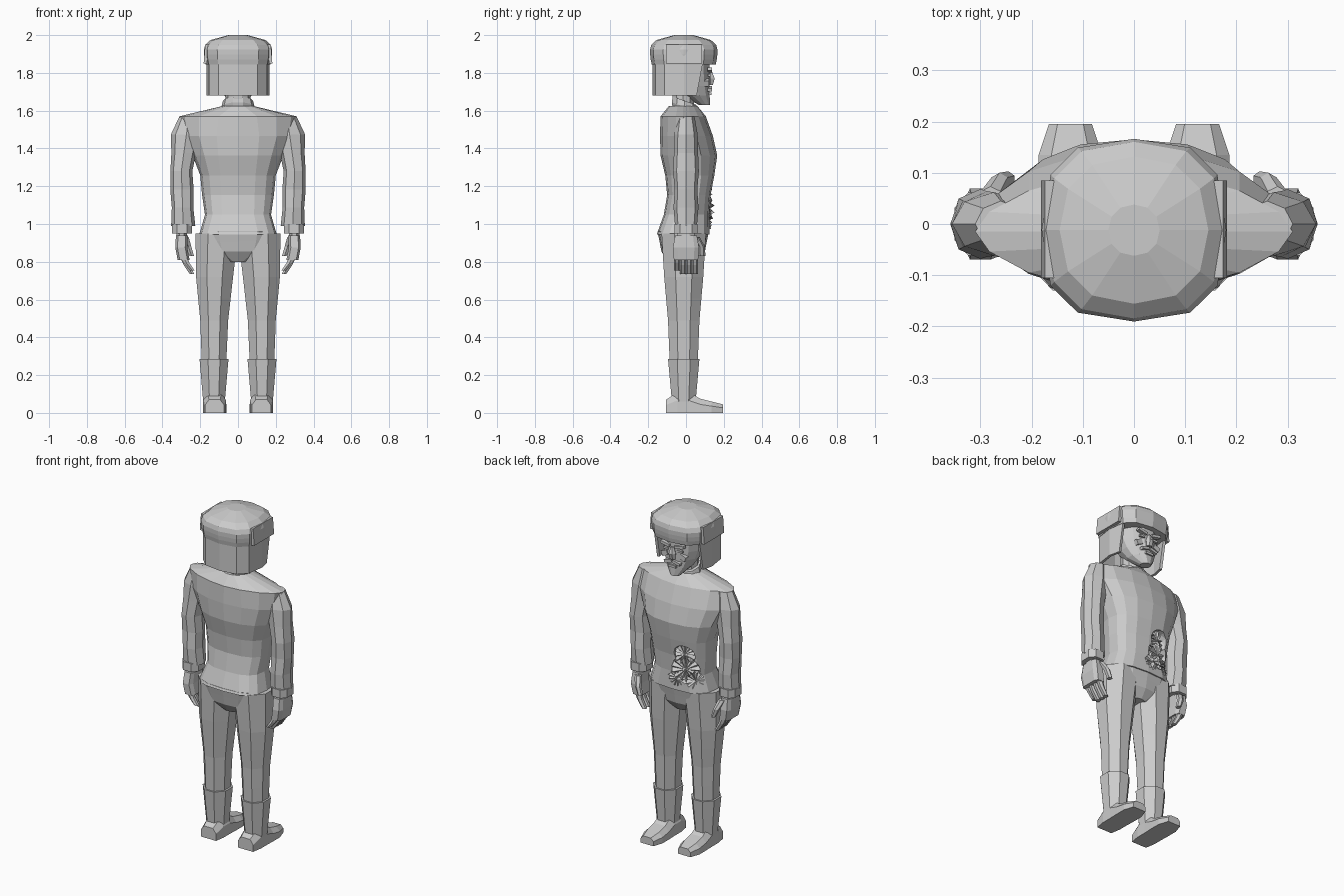
import bpy, bmesh, math, random
from mathutils import Vector, Matrix

random.seed(4)
cube = bpy.data.objects.get("Cube")
if cube:
    bpy.data.objects.remove(cube)

colour = (.6, .6, .6, 1)
grey = bpy.data.materials.new("plain_grey")
grey.use_nodes = True
grey.diffuse_color = colour
grey.node_tree.nodes["Principled BSDF"].inputs["Base Color"].default_value = colour


def finish(name, bm):
    bmesh.ops.recalc_face_normals(bm, faces=bm.faces)
    mesh = bpy.data.meshes.new(name)
    bm.to_mesh(mesh)
    bm.free()
    mesh.materials.append(grey)
    part = bpy.data.objects.new(name, mesh)
    bpy.context.scene.collection.objects.link(part)
    return part


def blend(t, *values):
    """Piecewise linear path through evenly spaced values."""
    spot = t * (len(values) - 1)
    i = min(int(spot), len(values) - 2)
    return values[i] + (values[i + 1] - values[i]) * (spot - i)


def loft(name, sections):
    """Closed skin over point loops of equal length."""
    bm = bmesh.new()
    loops = [[bm.verts.new(point) for point in section] for section in sections]
    for low, high in zip(loops, loops[1:]):
        for i in range(len(low)):
            bm.faces.new((low[i - 1], low[i], high[i], high[i - 1]))
    bm.faces.new(loops[0])
    bm.faces.new(loops[-1])
    return finish(name, bm)


def ring(centre, width, depth, sides, square=2, phase=0):
    """Horizontal superellipse of half width and half depth."""
    def bend(value):
        return math.copysign(abs(value) ** (2 / square), value)
    angles = [math.tau * (i + phase) / sides for i in range(sides)]
    return [Vector(centre) + Vector((width * bend(math.cos(a)), depth * bend(math.sin(a)), 0))
            for a in angles]


def column(name, bottom, top, steps, shape, sides=8, square=(2, 2), phase=0, tilt=0):
    """Upright body; shape(t) gives centre x, centre y, half width, half depth."""
    sections = []
    for step in range(steps + 1):
        t = step / steps
        x, y, width, depth = shape(t)
        section = ring((x, y, blend(t, bottom, top)), width, depth, sides,
                       blend(t, *square), phase)
        for point in section:
            point.z -= tilt * point.y
        sections.append(section)
    return loft(name, sections)


def block(name, centre, size, turn=0):
    """Small box, turned about the front-to-back axis."""
    bm = bmesh.new()
    place = Matrix.Translation(centre) @ Matrix.Rotation(turn, 4, 'Y') @ Matrix.Diagonal((*size, 1))
    bmesh.ops.create_cube(bm, size=1, matrix=place)
    return finish(name, bm)


# Jacket, squarer at the hem and pointed towards the shoulders
jacket = column("jacket", .945, 1.57, 6, lambda t: (
    0, .035 * math.sin(math.pi * t) - .015,
    blend(t, .205, .175, .19, .2, .24, .29, .31),
    blend(t, .14, .12, .115, .13, .15, .14, .12)),
    sides=16, square=(3, 2.5, 2.5, 2.2, 1.7))
column("shoulder_yoke", 1.57, 1.625, 1, lambda t: (
    0, -.015, blend(t, .31, .08), blend(t, .12, .075)), sides=16, square=(1.7, 2))

# Hollow wound in the belly, each spot given as x, height and radius
wounds = [(-.075, 1.17, .065), (-.08, 1.08, .085), (-.14, 1.02, .055), (-.03, 1.02, .055)]


def on_belly(x, z):
    return Vector((x, .14 + x / 4, z))


bm = bmesh.new()
for x, z, radius in wounds[:2]:
    bmesh.ops.create_icosphere(bm, subdivisions=2, radius=radius,
                               matrix=Matrix.Translation(on_belly(x, z)))
cutter = finish("wound_cutter", bm)
cutter.hide_render = True
carve = jacket.modifiers.new("wound", 'BOOLEAN')
carve.operation, carve.object, carve.solver = 'DIFFERENCE', cutter, 'EXACT'
carve.use_self = True
bpy.context.view_layer.update()
evaluated = jacket.evaluated_get(bpy.context.evaluated_depsgraph_get())
carved = bpy.data.meshes.new_from_object(evaluated)
jacket.modifiers.clear()
jacket.data = carved
bpy.data.objects.remove(cutter)

# Pleated torn flesh in the wound
pleats = 26
for x, z, radius in wounds:
    bm = bmesh.new()
    out = Vector((x, .16, 0)).normalized()
    up = Vector((0, 0, 1))
    side = out.cross(up)
    base = on_belly(x, z) - out * .015
    hub = bm.verts.new(base + out * .01)
    rim = []
    for i in range(pleats):
        angle = math.tau * i / pleats
        reach = radius * random.uniform(.8, 1)
        spoke = side * math.cos(angle) + up * math.sin(angle)
        rim.append(bm.verts.new(base + spoke * reach + out * (.012 if i % 2 else -.015)))
    for i in range(pleats):
        bm.faces.new((hub, rim[i - 1], rim[i]))
    finish("torn_flesh", bm)

# Hips
column("hips", .8, .96, 3, lambda t: (
    0, -.015, blend(t, .07, .19, .2, .2), blend(t, .08, .115, .125, .136)),
    sides=16, square=(2, 2.9))

for s, word in ((1, "left_"), (-1, "right_")):
    # Trouser leg, boot and shoe
    column(word + "trouser_leg", .26, .95, 6, lambda t: (
        s * blend(t, .127, .126, .124, .112), -.012,
        blend(t, .07, .08, .106, .122), blend(t, .08, .09, .112, .127)), phase=.5)
    column(word + "boot_shaft", .06, .285, 2, lambda t: (
        s * .127, -.012, blend(t, .062, .083), blend(t, .068, .09)), phase=.5)
    shoe = []
    for step in range(6):
        t = step / 5
        width = blend(t, .05, .06, .06, .062, .062, .042)
        height = blend(t, .07, .11, .11, .075, .06, .045)
        shoe.append([(s * .124 + a * width, blend(t, -.105, .195), b * height) for a, b in
                     ((-1, 0), (1, 0), (1, .6), (.6, 1), (-.6, 1), (-1, .6))])
    loft(word + "shoe", shoe)

    # Sleeve, cuff, wrist and palm
    column(word + "sleeve", .99, 1.57, 6, lambda t: (
        s * blend(t, .29, .3, .26), 0,
        blend(t, .064, .057, .062, .058, .066, .082, .05),
        blend(t, .058, .066, .06, .068, .064, .062, .045)), square=(2.2, 2.2, 1.8))
    column(word + "cuff", .95, 1, 1, lambda t: (
        s * .297, 0, .057, .065), square=(2.6, 2.6), phase=.5)
    column(word + "wrist", .91, .97, 1, lambda t: (s * .297, 0, .03, .048), phase=.5)
    column(word + "palm", .81, .94, 2, lambda t: (
        s * blend(t, .288, .3, .297), 0, .033, blend(t, .067, .072, .06)),
        square=(4, 4), phase=.5)

    # Curled fingers and thumb
    for finger in range(4):
        y = .032 * (finger - 1.5)
        column(word + "finger", .735 + .02 * (finger == 0), .83, 2, lambda t: (
            s * blend(t, .243, .272, .29), y, blend(t, .014, .022), .016), sides=6, phase=.5)
    column(word + "thumb", .83, .93, 2, lambda t: (
        s * blend(t, .245, .28), blend(t, .085, .082, .055), blend(t, .014, .022), .018),
        sides=6, phase=.5)

    # Face details and folded hat flap
    block(word + "moustache", (s * .027, .125, 1.716), (.05, .024, .016), s * .25)
    block(word + "eyebrow", (s * .047, .125, 1.815), (.06, .024, .016), -s * .2)
    block(word + "eye", (s * .046, .123, 1.787), (.034, .014, .012))
    block(word + "cheek", (s * .06, .11, 1.75), (.04, .024, .03), s * .4)
    block(word + "hat_flap", (s * .169, -.01, 1.9), (.018, .19, .1), -s * .08)

# Neck and tilted collar
column("neck", 1.57, 1.74, 1, lambda t: (0, -.015, .065, .06), sides=10)
column("collar", 1.585, 1.65, 2, lambda t: (
    0, -.007, blend(t, .076, .088, .08), blend(t, .066, .072, .066)), sides=10, tilt=.35)


# Head narrowing to the chin, with an even face plane
def skull(t):
    radius = blend(t, .03, .075, .1, .115, .12, .12)
    return 0, .128 - radius, radius, radius


column("head", 1.63, 1.88, 5, skull, sides=12, phase=.5)
column("nose", 1.735, 1.805, 2, lambda t: (
    0, .13, blend(t, .02, .022, .01), blend(t, .014, .025, .01)), sides=6)
block("lower_lip", (0, .122, 1.69), (.05, .025, .014))


# Domed hat
def dome(t):
    fall = 1 - t ** 7 - .08 * (1 - t) ** 4
    return 0, -.012, .05 + .132 * fall, .05 + .13 * fall


column("hat", 1.845, 2, 6, dome, sides=12, square=(2.8, 2.8, 2.2))

# Hat curtain around the back and sides, open at the face
outline = ring((0, -.01, 1.87), .16, .16, 12, 3)
bm = bmesh.new()
edges = []
for i in range(5, 14):
    point = outline[i % 12]
    hem = Vector((point.x, min(point.y, .055), 1.68))
    edges.append((bm.verts.new(point), bm.verts.new(hem)))
for (top, low), (next_top, next_low) in zip(edges, edges[1:]):
    bm.faces.new((top, next_top, next_low, low))
curtain = finish("hat_curtain", bm)
thick = curtain.modifiers.new("thickness", 'SOLIDIFY')
thick.thickness, thick.offset = .016, 0
